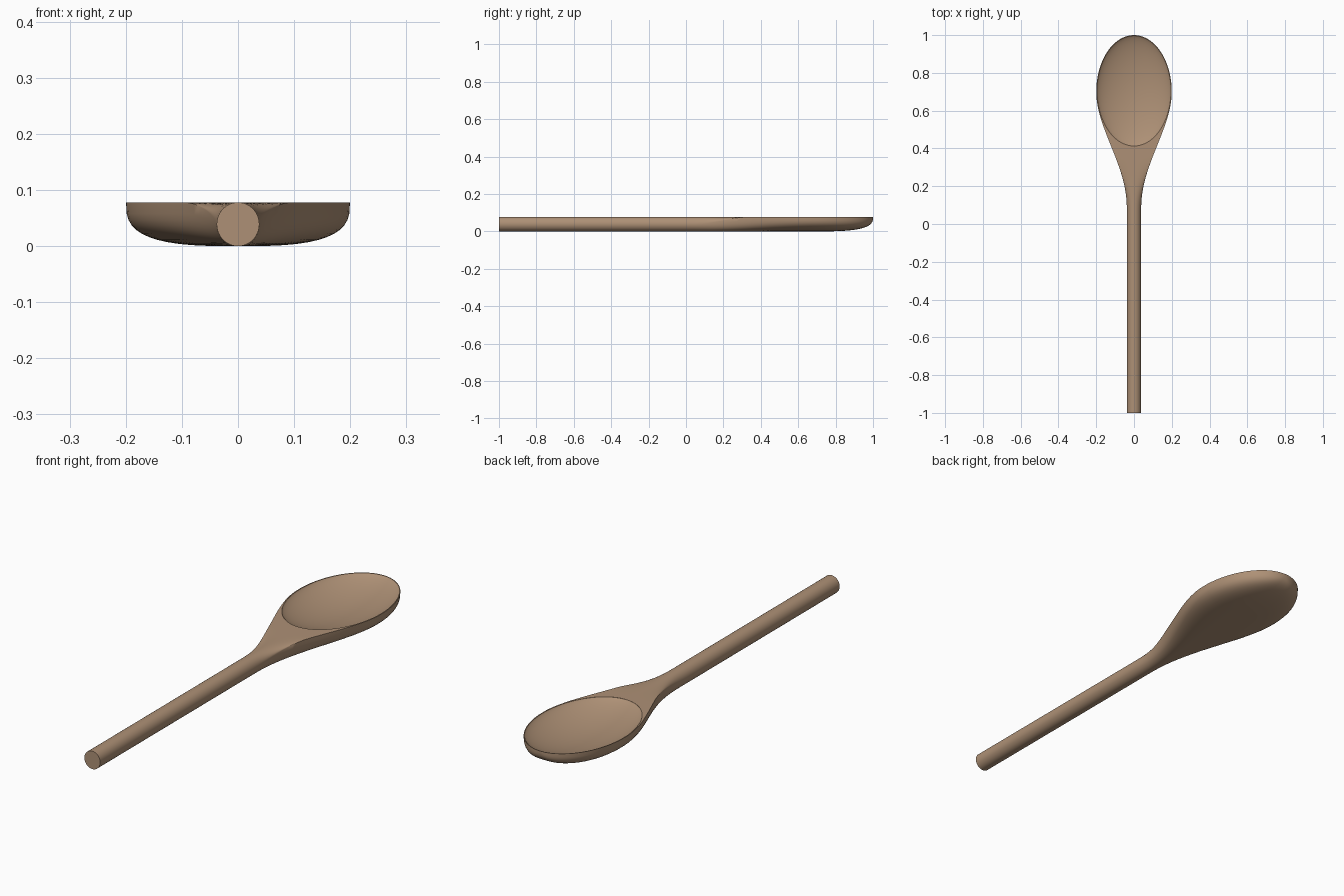
import bpy, bmesh, math

if "Cube" in bpy.data.objects:
    bpy.data.objects.remove(bpy.data.objects["Cube"])

R, TOP = 0.038, 0.078        # handle radius, height of the flat rim
CY, A, B = 0.70, 0.20, 0.30  # head centre, half width, half length
N = 48                       # points around each cross-section

wood = bpy.data.materials.new("warm wood")
wood.diffuse_color = (0.42, 0.28, 0.18, 1)
wood.use_nodes = True
wood.node_tree.nodes["Principled BSDF"].inputs["Base Color"].default_value = wood.diffuse_color


def smooth(t):
    t = min(max(t, 0), 1)
    return t * t * (3 - 2 * t)


def spow(v, p):
    return math.copysign(abs(v) ** p, v)


def section(y):
    """Cross-section at y: round on the handle, flat-topped on the head."""
    t = min(max((y - 0.08) / (CY - 0.08), 0), 1)
    w, d = R + (A - R) * smooth(t ** 1.08), TOP
    if y > CY:
        u = (y - CY) / B
        w = A * math.sqrt(1 - u * u)
        d = TOP * (1 - u ** 3) ** (1 / 3)
    s = smooth((y - 0.05) / 0.3)
    ring = []
    for i in range(N):
        a = 2 * math.pi * i / N
        c, sn = math.cos(a), math.sin(a)
        if abs(c) < 1e-9: c = 0
        if abs(sn) < 1e-9: sn = 0
        if sn >= 0:
            hx, hz = w * c, TOP
        else:
            hx, hz = w * spow(c, 2 / 3), TOP + d * spow(sn, 2 / 3)
        rx, rz = w * c, TOP / 2 + TOP / 2 * sn
        ring.append((rx + (hx - rx) * s, y, rz + (hz - rz) * s))
    return ring


# spoon body, lofted from handle end to tip
ys = [-1, -0.5, 0.0] + [0.05 + 0.025 * i for i in range(26)]
ys += [CY + B * math.sin(math.radians(a)) for a in range(4, 89, 4)] + [CY + B * 0.9999]
bm = bmesh.new()
rings = [[bm.verts.new(p) for p in section(y)] for y in ys]
for r0, r1 in zip(rings, rings[1:]):
    for i in range(N):
        j = (i + 1) % N
        bm.faces.new((r0[i], r0[j], r1[j], r1[i]))
bm.faces.new(rings[0])
bm.faces.new(rings[-1])
bmesh.ops.recalc_face_normals(bm, faces=bm.faces)
me = bpy.data.meshes.new("wooden_spoon")
bm.to_mesh(me)
bm.free()
me.materials.append(wood)
spoon = bpy.data.objects.new("wooden_spoon", me)
bpy.context.collection.objects.link(spoon)

# hollow of the bowl, cut with a flattened ellipsoid
bm = bmesh.new()
bmesh.ops.create_uvsphere(bm, u_segments=72, v_segments=33, radius=1)
for v in bm.verts:
    x, y, z = v.co
    v.co = (x * 0.196, 0.705 + y * 0.2925, TOP + 0.055 * spow(z, 1.5))
cme = bpy.data.meshes.new("bowl_cutter")
bm.to_mesh(cme)
bm.free()
cme.materials.append(wood)
cutter = bpy.data.objects.new("bowl_cutter", cme)
bpy.context.collection.objects.link(cutter)
cutter.hide_render = True

mod = spoon.modifiers.new("hollow", 'BOOLEAN')
mod.operation, mod.solver, mod.object = 'DIFFERENCE', 'EXACT', cutter
bpy.context.view_layer.objects.active = spoon
spoon.select_set(True)
bpy.ops.object.modifier_apply(modifier=mod.name)
bpy.data.objects.remove(cutter)
bpy.ops.object.shade_smooth_by_angle(angle=math.radians(35))
